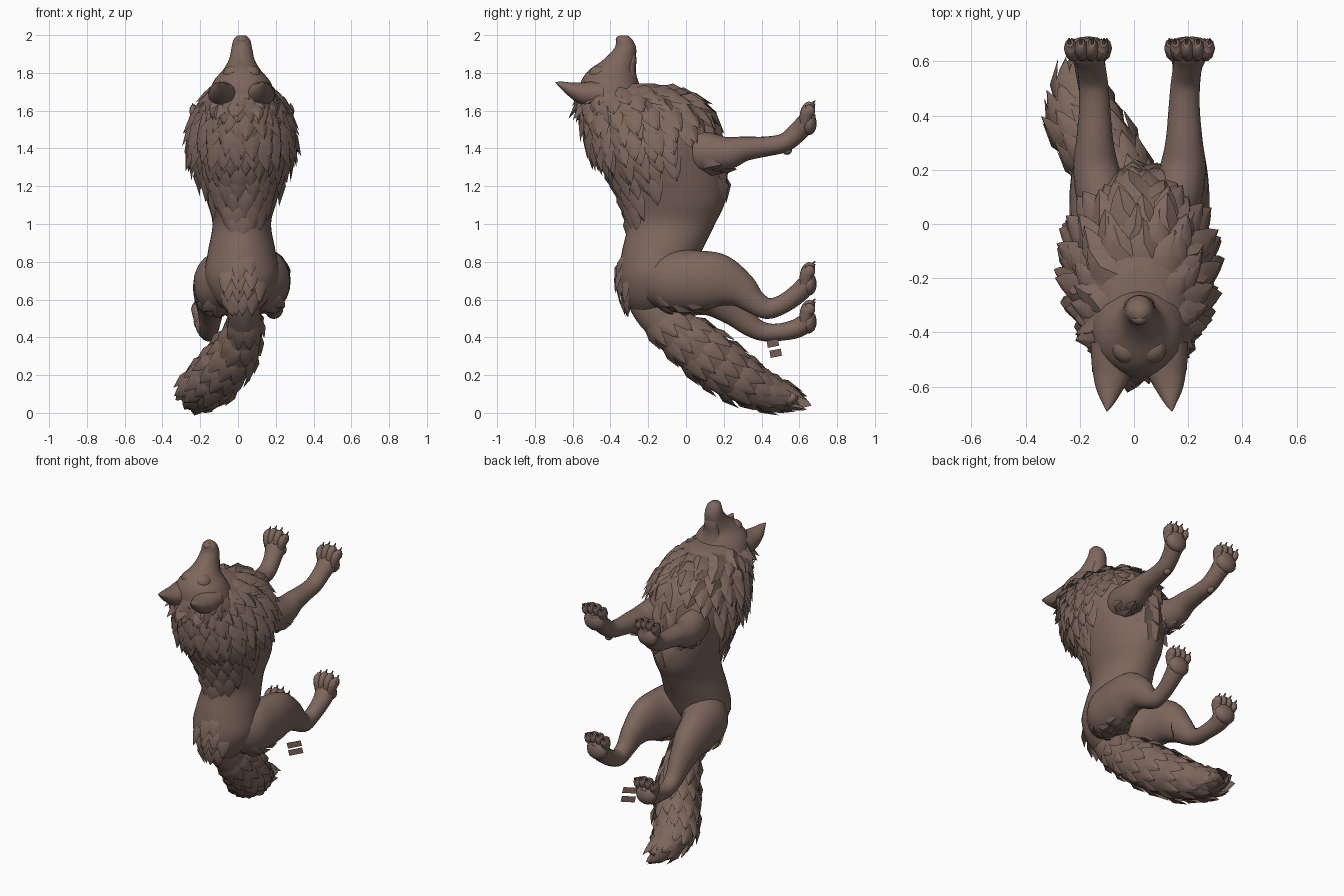
import bpy, bmesh, math, random
from mathutils import Vector

random.seed(4)
if "Cube" in bpy.data.objects:
    bpy.data.objects.remove(bpy.data.objects["Cube"])

CX = 0.02  # symmetry plane of the animal
fur = bpy.data.materials.new("brown_fur")
fur.use_nodes = True
colour = (0.205, 0.135, 0.108, 1)
fur.diffuse_color = colour
fur.node_tree.nodes["Principled BSDF"].inputs["Base Color"].default_value = colour


def finish(name, bm, angle=50):
    bmesh.ops.recalc_face_normals(bm, faces=bm.faces)
    mesh = bpy.data.meshes.new(name)
    bm.to_mesh(mesh)
    bm.free()
    mesh.materials.append(fur)
    ob = bpy.data.objects.new(name, mesh)
    bpy.context.collection.objects.link(ob)
    bpy.ops.object.select_all(action='DESELECT')
    ob.select_set(True)
    bpy.context.view_layer.objects.active = ob
    bpy.ops.object.shade_smooth_by_angle(angle=math.radians(angle))


def surface(pts, upright=False):
    """Smooth swept surface f(u, angle) through stations (x, y, z, side radius, depth radius)."""
    last = len(pts) - 1

    def station(u):
        i = max(0, min(int(u), last - 1))
        t = u - i
        a, b, c, d = (pts[max(0, min(k, last))] for k in range(i - 1, i + 3))
        return [0.5 * (2 * q + (r - p) * t + (2 * p - 5 * q + 4 * r - s) * t * t
                       + (3 * q - p - 3 * r + s) * t ** 3) for p, q, r, s in zip(a, b, c, d)]

    def f(u, ang):
        u = max(0, min(u, last))
        c = station(u)
        side, depth = Vector((1, 0, 0)), Vector((0, 1, 0))
        if not upright:
            tan = Vector(station(min(u + .05, last))[:3]) - Vector(station(max(u - .05, 0))[:3])
            tan.normalize()
            side = (side - tan * tan.x).normalized()
            depth = tan.cross(side)
        return Vector(c[:3]) + side * c[3] * math.cos(ang) + depth * c[4] * math.sin(ang)
    f.last = last
    return f


def add_tube(bm, f, steps=5, sides=20):
    rings = []
    for i in range(f.last * steps + 1):
        rings.append([bm.verts.new(f(i / steps, math.tau * k / sides)) for k in range(sides)])
    for r, s in zip(rings, rings[1:]):
        for k in range(sides):
            j = (k + 1) % sides
            bm.faces.new((r[k], r[j], s[j], s[k]))
    bm.faces.new(rings[0])
    bm.faces.new(rings[-1])


def tube(name, pts, upright=False, steps=5, sides=20):
    f = surface(pts, upright)
    bm = bmesh.new()
    add_tube(bm, f, steps, sides)
    finish(name, bm)
    return f


def add_ball(bm, centre, radii):
    new = bmesh.ops.create_uvsphere(bm, u_segments=14, v_segments=8, radius=1)["verts"]
    for v in new:
        v.co = Vector(centre) + Vector([a * b for a, b in zip(v.co, radii)])


def add_tuft(bm, root, along, normal, length, width, lift):
    """One pointed lock of hair with a raised middle ridge."""
    d = (along + normal * lift).normalized()
    w = d.cross(normal).normalized()
    up = w.cross(d)
    outline = [(-.38, 0), (-.5, .4), (-.27, .75), (0, 1), (.27, .75), (.5, .4), (.38, 0)]
    bend = random.uniform(-.15, .15)
    rim = [bm.verts.new(root + w * width * (a + bend * b * b) + d * length * b - up * width * .12)
           for a, b in outline]
    ridge = bm.verts.new(root + d * length * .4 + up * width * .16)
    for k in range(len(rim)):
        bm.faces.new((rim[k], rim[(k + 1) % len(rim)], ridge))
    bm.faces.new(rim[::-1])


def coat(name, f, rows, facing, sign, length, width, lift):
    """Staggered rows of locks; each row is (u, half spread in degrees)."""
    bm = bmesh.new()
    for r, (u, spread) in enumerate(rows):
        half = math.radians(spread)
        girth = sum((f(u, facing + half * (k + 1) / 10) - f(u, facing + half * k / 10)).length
                    for k in range(-10, 10))
        count = max(2, round(girth / (width * .85)))
        for k in range(count):
            a = facing - half + 2 * half * (k + .5 * (r % 2) + .25) / count
            a += random.uniform(-.04, .04)
            uu = u + random.uniform(-.07, .07)
            p = f(uu, a)
            along = (f(uu + .05, a) - f(uu - .05, a)).normalized()
            normal = (f(uu, a + .05) - f(uu, a - .05)).cross(along).normalized()
            size = random.uniform(.85, 1.15)
            add_tuft(bm, p + normal * .004, along * sign, normal, length * size, width * size, lift)
    finish(name, bm, 35)


BACK, BELLY = -math.pi / 2, math.pi / 2  # on the legs BELLY is the underside

# Torso from rump to throat
body = tube("body", [(CX, y, z, rx, ry) for y, z, rx, ry in [
    (-.2, .52, .06, .07), (-.19, .6, .14, .14), (-.165, .72, .195, .19), (-.13, .85, .18, .21),
    (-.078, 1.0, .155, .232), (-.065, 1.12, .185, .272), (-.1, 1.27, .225, .31),
    (-.155, 1.42, .258, .343), (-.195, 1.55, .24, .335), (-.235, 1.65, .2, .305),
    (-.28, 1.705, .155, .235), (-.32, 1.745, .1, .15)]], True, 5, 36)

# Coat over the mane, throat, rump and chest
coat("mane_fur", body, [(4.6, 24), (5.05, 42), (5.5, 60), (5.95, 76), (6.4, 90), (6.85, 102), (7.3, 112),
                        (7.75, 122), (8.2, 135), (8.7, 150)], BACK, -1, .17, .098, .2)
coat("neck_fur", body, [(9.2, 165), (9.7, 180), (10.2, 180), (10.6, 180)], BACK, -1, .15, .1, .1)
coat("rump_fur", body, [(1.3, 40), (1.8, 40), (2.3, 30), (2.8, 16)], BACK, -1, .12, .07, .14)
coat("chest_fur", body, [(6.0, 20), (6.7, 35), (7.4, 42), (8.1, 50), (8.7, 50)], BELLY, -1, .17, .13, .03)

# Head with its muzzle pointing up
head = tube("head", [(CX, y, z, rx, ry) for y, z, rx, ry in [
    (-.37, 1.56, .19, .19), (-.39, 1.67, .18, .18), (-.405, 1.755, .15, .15), (-.395, 1.815, .1, .118),
    (-.352, 1.87, .068, .085), (-.322, 1.93, .055, .058), (-.325, 1.975, .044, .042),
    (-.328, 1.998, .022, .02)]], True, 5, 28)
coat("cheek_fur", head, [(.9, 180), (1.35, 180)], BACK, -1, .13, .08, .06)
bm = bmesh.new()
add_ball(bm, (CX, -.35, 1.975), (.03, .022, .022))
finish("nose", bm)
tube("lower_jaw", [(CX, -.3, 1.72, .08, .06), (CX, -.3, 1.8, .058, .035),
                   (CX, -.288, 1.87, .044, .026), (CX, -.285, 1.93, .02, .014)], True, 4, 16)

for s, side in ((1, "left"), (-1, "right")):
    X = lambda off: CX + s * off
    # Ear and brow
    tube(side + "_ear", [(X(.095), -.44, 1.69, .085, .07), (X(.1), -.53, 1.69, .076, .064),
                         (X(.11), -.6, 1.71, .054, .042), (X(.115), -.655, 1.735, .026, .02),
                         (X(.12), -.69, 1.75, .003, .003)], steps=4, sides=14)
    bm = bmesh.new()
    add_ball(bm, (X(.045), -.46, 1.795), (.055, .055, .045))
    finish(side + "_brow", bm)

    # Foreleg with its wrist pad
    fore = tube(side + "_foreleg", [(X(o), y, z, rx, r) for o, y, z, rx, r in [
        (.09, -.07, 1.4, .06, .08), (.13, .06, 1.385, .09, .11), (.16, .2, 1.373, .085, .092),
        (.165, .31, 1.398, .068, .066), (.165, .42, 1.41, .058, .053), (.17, .52, 1.43, .054, .05),
        (.18, .59, 1.485, .054, .052), (.19, .635, 1.54, .064, .05), (.19, .65, 1.59, .045, .035)]])
    coat(side + "_elbow_fur", fore, [(1.3, 60), (1.8, 45)], BELLY, 1, .1, .07, .06)
    bm = bmesh.new()
    add_ball(bm, (X(.17), .535, 1.39), (.024, .026, .024))
    finish(side + "_wrist_pad", bm)

    # Hind leg; the right one reaches further down
    path = ([(.06, -.2, .72, .1, .13), (.11, -.07, .7, .14, .165), (.145, .05, .7, .115, .16),
             (.16, .17, .698, .095, .145), (.165, .28, .655, .072, .1), (.168, .36, .59, .056, .066),
             (.17, .43, .553, .05, .056), (.17, .51, .575, .048, .05), (.175, .59, .63, .054, .052),
             (.175, .635, .68, .064, .05), (.175, .65, .73, .045, .035)] if s > 0 else
            [(.06, -.2, .72, .1, .13), (.11, -.07, .69, .14, .165), (.145, .05, .67, .115, .15),
             (.16, .16, .63, .095, .13), (.165, .26, .545, .07, .09), (.17, .34, .465, .054, .06),
             (.175, .41, .43, .048, .05), (.175, .49, .427, .048, .046), (.185, .58, .445, .054, .05),
             (.185, .635, .48, .064, .05), (.185, .65, .53, .045, .035)])
    hind = tube(side + "_hind_leg", [(X(p[0]),) + p[1:] for p in path])
    coat(side + "_thigh_fur", hind, [(.7, 50), (1.2, 45), (1.7, 35)], BELLY, 1, .1, .065, .08)

    # Paws: heel pad, four toes and claws
    for part, off, z in (("fore", .195, 1.56), ("hind", .175, .71) if s > 0 else ("hind", .185, .51)):
        bm = bmesh.new()
        add_ball(bm, (X(off), .65, z - .028), (.072, .042, .062))
        for k in range(4):
            o = (k - 1.5) * .036
            tip = z + .088 - abs(k - 1.5) * .016
            add_tube(bm, surface([(X(off + o * .8), .63, z - .03, .022, .028),
                                  (X(off + o), .637, z + .025, .026, .036),
                                  (X(off + o * 1.1), .655, tip - .02, .024, .034),
                                  (X(off + o * 1.15), .668, tip, .014, .018)]), 3, 10)
            add_tube(bm, surface([(X(off + o * 1.15), .66, tip - .01, .01, .012),
                                  (X(off + o * 1.2), .685, tip + .014, .003, .003)]), 2, 6)
        finish(f"{side}_{part}_paw", bm)

# Bushy tail sweeping to one side
tail = tube("tail", [(.02, -.25, .74, .08, .08), (.025, -.19, .59, .09, .115), (.035, -.07, .45, .088, .118),
                     (-.01, .08, .33, .115, .135), (-.095, .23, .215, .13, .13), (-.17, .36, .14, .125, .105),
                     (-.19, .47, .1, .1, .078), (-.16, .55, .08, .055, .045),
                     (-.12, .585, .09, .008, .008)], sides=24)
coat("tail_fur", tail, [(6.3, 180), (5.8, 180), (5.2, 180), (4.6, 180), (4.0, 180), (3.4, 180),
                        (2.8, 180), (2.2, 180), (1.6, 130)], BELLY, 1, .15, .08, .12)

# Two small loose plates beside the hind paw
bm = bmesh.new()
for y, z in ((.46, .368), (.475, .315)):
    bm.faces.new([bm.verts.new((.09 + a, y + a, z + b)) for a, b in
                  ((-.027, -.024), (.033, -.012), (.027, .025), (-.033, .014))])
finish("loose_plates", bm)
